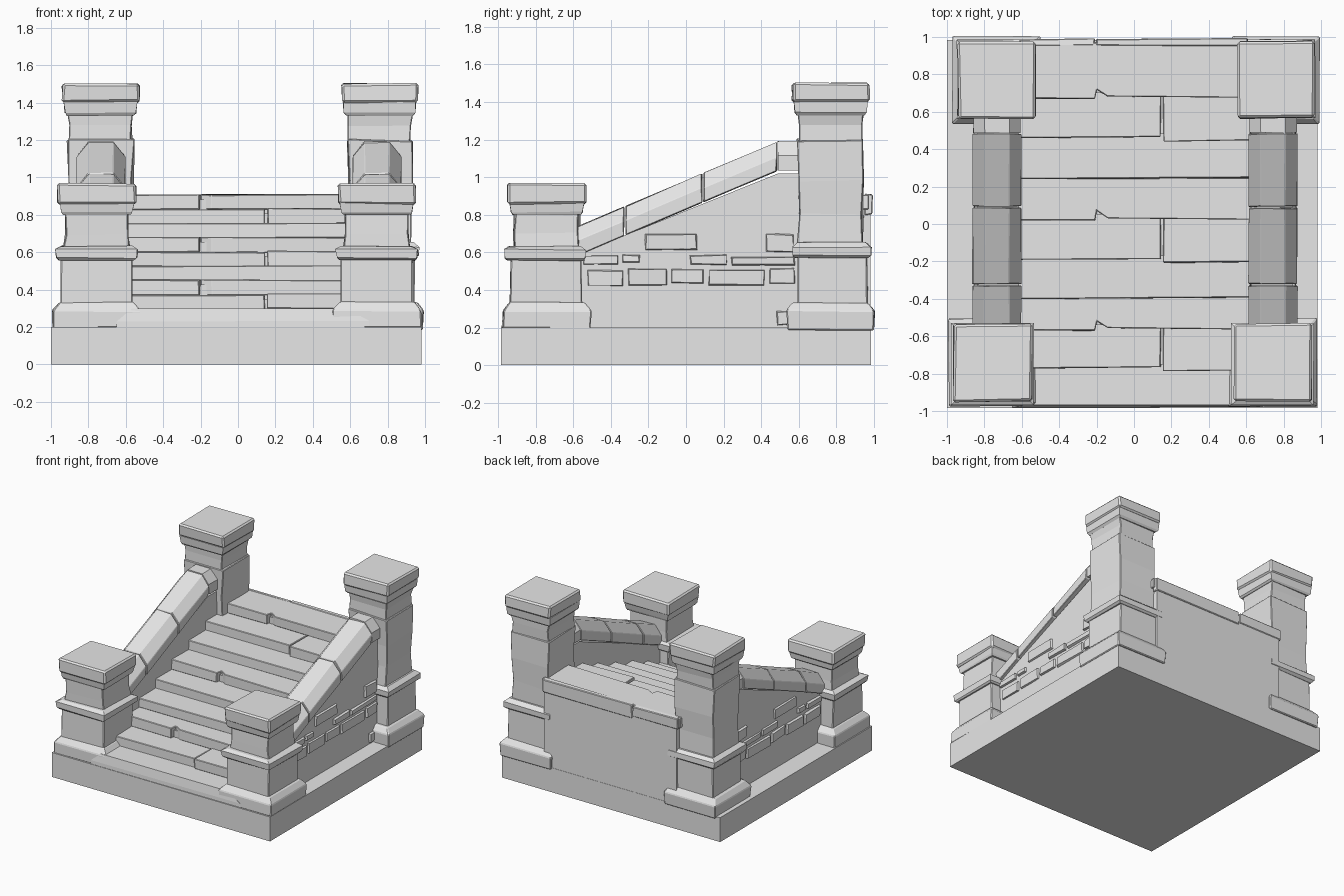
import bpy, bmesh, random
from mathutils import Vector

random.seed(4)
if "Cube" in bpy.data.objects:
    bpy.data.objects.remove(bpy.data.objects["Cube"], do_unlink=True)

stone = bpy.data.materials.new("grey stone")
stone.use_nodes = True
grey = (0.8, 0.8, 0.8, 1)
stone.diffuse_color = grey
stone.node_tree.nodes["Principled BSDF"].inputs["Base Color"].default_value = grey


def loft(name, rings, rough=0.0, bevel=0.0):
    """Skin a list of matching point rings, close the ends, roughen the corners."""
    bm = bmesh.new()
    loops = []
    for ring in rings:
        loops.append([bm.verts.new(Vector(p) + Vector(
            [random.uniform(-rough, rough) for _ in range(3)])) for p in ring])
    n = len(loops[0])
    for low, high in zip(loops, loops[1:]):
        for i in range(n):
            j = (i + 1) % n
            bm.faces.new((low[i], low[j], high[j], high[i]))
    bm.faces.new(loops[0])
    bm.faces.new(loops[-1])
    bmesh.ops.recalc_face_normals(bm, faces=bm.faces)
    mesh = bpy.data.meshes.new(name)
    bm.to_mesh(mesh)
    bm.free()
    mesh.materials.append(stone)
    obj = bpy.data.objects.new(name, mesh)
    bpy.context.collection.objects.link(obj)
    if bevel:
        mod = obj.modifiers.new("worn edges", "BEVEL")
        mod.width = bevel
        mod.segments = 1
    return obj


def block(name, x, y, z, rough=0.0, bevel=0.0):
    rings = [[(x[0], y[0], h), (x[1], y[0], h), (x[1], y[1], h), (x[0], y[1], h)] for h in z]
    return loft(name, rings, rough, bevel)


def side_profile(name, points, x0, x1, rough=0.0):
    """Extrude a side outline of (y, z) points across x."""
    return loft(name, [[(x, y, z) for y, z in points] for x in (x0, x1)], rough)


def stack(name, cx, cy, levels, rough=0.0, bevel=0.0):
    """Square masonry with half-widths given at each height."""
    rings = [[(cx + i * w, cy + j * w, z) for i, j in ((-1, -1), (1, -1), (1, 1), (-1, 1))]
             for z, w in levels]
    return loft(name, rings, rough, bevel)


# Ground slab
block("base_slab", (-1, 0.98), (-0.985, 0.985), (0, 0.2))

# Stair core and back wall
fronts = [-0.98, -0.78, -0.57, -0.4, -0.2, 0.02, 0.24, 0.45, 0.67]
tops = [0.3 + 0.076 * i for i in range(len(fronts))]
outline = [(-0.93, 0.2)]
for y, z in zip(fronts, tops):
    outline += [(y + 0.03, outline[-1][1]), (y + 0.03, z - 0.025)]
outline += [(0.983, tops[-1] - 0.025), (0.983, 0.2)]
side_profile("stair_core", outline[1:], -0.6, 0.6)


# Treads, some split in two and some with a chipped front edge
def tread(name, x0, x1, y0, y1, z, height, chip=None):
    edge = [(x0, y0)]
    if chip is not None:
        edge += [(chip - 0.01, y0), (chip, y0 + 0.05), (chip + 0.06, y0 + 0.012)]
    edge += [(x1, y0 + 0.006), (x1, y1), (x0, y1)]
    loft(name, [[(x, y, h) for x, y in edge] for h in (z - height, z)], 0.003, 0.004)


for i, (y, z) in enumerate(zip(fronts, tops)):
    back = fronts[i + 1] + 0.035 if i < 8 else 0.97
    if i == 0:
        loft("first_step", [[(-0.65, y, 0.2), (0.7, y, 0.2), (0.7, back, 0.2), (-0.65, back, 0.2)],
                            [(-0.65, y, 0.23), (0.7, y, 0.235), (0.7, back, 0.235), (-0.65, back, 0.23)],
                            [(-0.57, y + 0.012, z), (0.58, y + 0.012, z), (0.58, back, z), (-0.57, back, z)]],
             0.002)
    elif i in (1, 4, 7):
        tread(f"tread_{i}_left", -0.625, 0.143, y + 0.008, back, z - 0.004, 0.08)
        tread(f"tread_{i}_right", 0.157, 0.625, y - 0.008, back, z + 0.002, 0.08)
    else:
        tread(f"tread_{i}", -0.625, 0.625, y, back, z, 0.08, -0.2 if i in (2, 5, 8) else None)

# Overhanging lip of the top landing at the back
block("landing_lip_wide", (-0.2, 0.61), (0.95, 0.992), (0.8, 0.91), 0.004, 0.005)
block("landing_lip_narrow", (-0.61, -0.21), (0.95, 0.99), (0.815, 0.905), 0.005, 0.005)

# Corner posts
plinth = [(0.195, 0.235), (0.29, 0.235), (0.333, 0.2)]
for side, cx in (("right", -0.755), ("left", 0.742)):
    cy = -0.74
    stack(f"front_{side}_plinth", cx, cy, plinth, 0.005, 0.006)
    stack(f"front_{side}_lower_shaft", cx, cy - 0.005, [(0.3, 0.19), (0.57, 0.19)], 0.005, 0.006)
    stack(f"front_{side}_moulding", cx, cy - 0.01,
          [(0.555, 0.2), (0.57, 0.215), (0.615, 0.22), (0.632, 0.19)], 0.004)
    stack(f"front_{side}_upper_shaft", cx, cy,
          [(0.6, 0.178), (0.7, 0.172), (0.8, 0.172), (0.83, 0.178)], 0.008, 0.005)
    stack(f"front_{side}_neck", cx, cy, [(0.8, 0.182), (0.815, 0.19), (0.87, 0.2)], 0.003)
    stack(f"front_{side}_cap", cx, cy, [(0.86, 0.208), (0.965, 0.208)], 0.006, 0.012)

for side, cx in (("right", -0.735), ("left", 0.757)):
    cy = 0.77
    stack(f"back_{side}_plinth", cx, cy, [(0.185, 0.23)] + plinth[1:], 0.005, 0.006)
    stack(f"back_{side}_lower_shaft", cx, cy + 0.01, [(0.3, 0.185), (0.58, 0.185)], 0.005, 0.006)
    stack(f"back_{side}_moulding", cx, cy + 0.005,
          [(0.57, 0.195), (0.585, 0.21), (0.63, 0.212), (0.652, 0.18)], 0.004)
    stack(f"back_{side}_middle_shaft", cx, cy, [(0.62, 0.175), (0.8, 0.168), (0.98, 0.17), (1.2, 0.176)],
          0.009, 0.005)
    stack(f"back_{side}_upper_shaft", cx, cy, [(1.19, 0.166), (1.28, 0.165), (1.34, 0.172)], 0.007, 0.005)
    stack(f"back_{side}_neck", cx, cy, [(1.33, 0.178), (1.345, 0.19), (1.405, 0.195)], 0.003)
    stack(f"back_{side}_cap", cx, cy, [(1.4, 0.205), (1.5, 0.205)], 0.006, 0.012)


# Balustrades: wall, faceted handrail and exposed stones
def rail_height(y):
    return 0.74 + (y + 0.57) * 0.425


def rail_ring(cx, y, top, grow=0.0):
    half = [(0.13 + grow, -0.155), (0.13 + grow, -0.075), (0.066, 0)]
    section = half + [(-dx, dz) for dx, dz in reversed(half)]
    return [(cx + dx, y, top + dz) for dx, dz in section]


stones = [(-0.53, -0.33, 0.42, 0.51), (-0.31, -0.1, 0.42, 0.515), (-0.08, 0.1, 0.43, 0.515),
          (0.12, 0.42, 0.42, 0.51), (0.44, 0.58, 0.43, 0.52), (-0.55, -0.36, 0.53, 0.585),
          (-0.34, -0.24, 0.54, 0.59), (-0.22, 0.06, 0.61, 0.7), (0.02, 0.22, 0.53, 0.59),
          (0.24, 0.58, 0.53, 0.58), (0.42, 0.58, 0.6, 0.7), (0.48, 0.56, 0.21, 0.29)]
for side, s in (("right", -1), ("left", 1)):
    cx = 0.738 * s + 0.005
    side_profile(f"{side}_balustrade_wall",
                 [(-0.6, 0.2), (0.65, 0.2), (0.65, 1.02), (0.49, 1.02), (-0.6, 0.58)],
                 cx - s * 0.118, cx + s * 0.104)
    joints = [-0.6, -0.325, 0.09, 0.487]
    for k, (a, b) in enumerate(zip(joints, joints[1:])):
        loft(f"{side}_handrail_{k + 1}",
             [rail_ring(cx, y, rail_height(y)) for y in (a + 0.004, b - 0.004)], 0.003, 0.004)
    loft(f"{side}_handrail_end", [rail_ring(cx, y, 1.192, -0.003) for y in (0.488, 0.63)], 0.002)
    for k, (y0, y1, z0, z1) in enumerate(stones):
        face = cx + s * 0.12
        inner = cx + s * 0.09
        rings = [[(x, y0 + g, z0 + g), (x, y1 - g, z0 + g), (x, y1 - g, z1 - g), (x, y0 + g, z1 - g)]
                 for x, g in ((inner, 0), (face, 0.008))]
        loft(f"{side}_wall_stone_{k + 1}", rings, 0.005)
